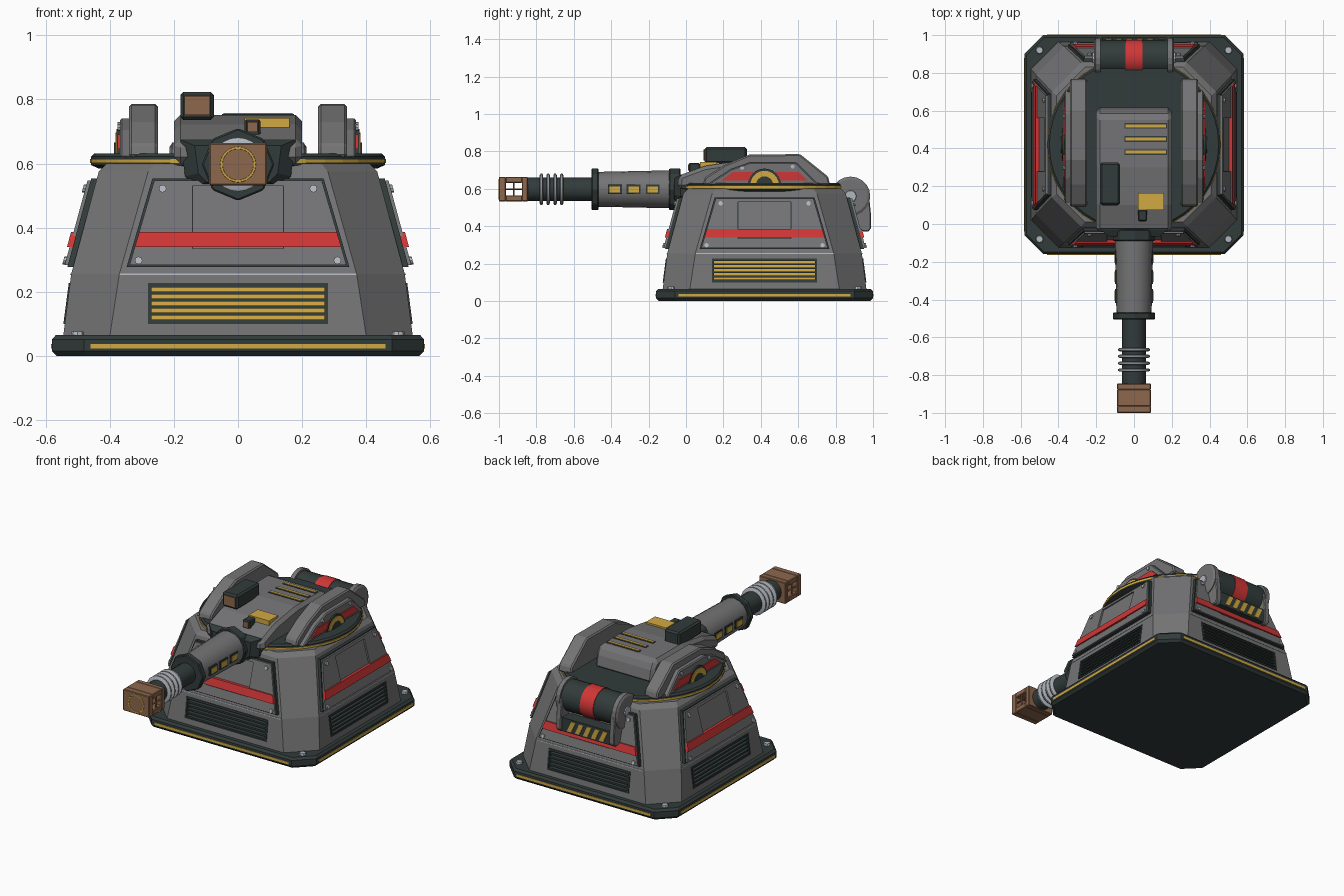
import bpy, bmesh, math
from math import pi, cos, sin

if "Cube" in bpy.data.objects:
    bpy.data.objects.remove(bpy.data.objects["Cube"])

CY = 0.42      # centre of the emplacement along y
BZ = 0.597     # height of the barrel axis


def material(name, rgb):
    m = bpy.data.materials.new(name)
    m.use_nodes = True
    m.diffuse_color = (*rgb, 1)
    m.node_tree.nodes["Principled BSDF"].inputs["Base Color"].default_value = (*rgb, 1)
    return m


GREY = material("armour grey", (0.175, 0.175, 0.18))
DARK = material("dark green", (0.032, 0.045, 0.043))
RED = material("warning red", (0.63, 0.037, 0.037))
GOLD = material("gold", (0.64, 0.40, 0.055))
BROWN = material("bronze brown", (0.27, 0.14, 0.075))
STEEL = material("light steel", (0.45, 0.48, 0.52))


def solids(name, stacks, mat, bevel=0.0):
    """One object from stacks of matching loops, bridged and capped."""
    bm = bmesh.new()
    for loops in stacks:
        rings = [[bm.verts.new(p) for p in loop] for loop in loops]
        n = len(rings[0])
        for a, b in zip(rings, rings[1:]):
            for i in range(n):
                j = (i + 1) % n
                bm.faces.new((a[i], a[j], b[j], b[i]))
        bm.faces.new(rings[0][::-1])
        bm.faces.new(rings[-1])
    bmesh.ops.recalc_face_normals(bm, faces=bm.faces)
    me = bpy.data.meshes.new(name)
    bm.to_mesh(me)
    bm.free()
    me.materials.append(mat)
    ob = bpy.data.objects.new(name, me)
    bpy.context.collection.objects.link(ob)
    if bevel:
        mod = ob.modifiers.new("edge", 'BEVEL')
        mod.width, mod.segments, mod.limit_method = bevel, 1, 'ANGLE'
    return ob


def box_stack(x0, x1, y0, y1, z0, z1):
    return [[(x0, y0, z), (x1, y0, z), (x1, y1, z), (x0, y1, z)] for z in (z0, z1)]


def box(name, dims, mat, bevel=0.0):
    return solids(name, [box_stack(*dims)], mat, bevel)


def round_stack(axis, a, b, stations, n=24):
    """Loops of (position along axis, radius) about the centre (a, b)."""
    out = []
    for t, r in stations:
        ring = [(a + r * cos(2 * pi * i / n), b + r * sin(2 * pi * i / n)) for i in range(n)]
        place = {'x': lambda p, q: (t, p, q), 'y': lambda p, q: (p, t, q), 'z': lambda p, q: (p, q, t)}[axis]
        out.append([place(*p) for p in ring])
    return out


def side_prism(poly, x0, x1):
    return [[(x, y, z) for y, z in poly] for x in (x0, x1)]


def octagon(half, flat, z):
    pts = [(-flat, -half), (flat, -half), (half, -flat), (half, flat),
           (flat, half), (-flat, half), (-half, flat), (-half, -flat)]
    return [(x, CY + y, z) for x, y in pts]


def wall(z):
    """Distance of the sloped body wall from the centre."""
    return 0.545 - (z - 0.065) * 0.132 if z < 0.255 else 0.52 - (z - 0.255) * 0.27


def on_side(k, u, out, z):
    c, s = (1, 0, -1, 0)[k], (0, 1, 0, -1)[k]
    return (u * c + out * s, CY + u * s - out * c, z)


def plates(name, polys, d0, d1, mat, surface=wall):
    """The same plates, following the wall, on all four sides."""
    return solids(name, [[[on_side(k, u, surface(z) + d, z) for u, z in poly] for d in (d0, d1)]
                         for k in range(4) for poly in polys], mat)


def trap(w0, z0, w1, z1):
    return [(-w0, z0), (w0, z0), (w1, z1), (-w1, z1)]


def mirrored(poly):
    return [poly, [(-u, z) for u, z in poly]]


# Foot plate with stripes and corner bolts
solids("foot_plate", [[octagon(0.565, 0.475, 0), octagon(0.58, 0.48, 0.015),
                       octagon(0.58, 0.48, 0.052), octagon(0.568, 0.475, 0.065)]], DARK)
plates("foot_stripes", [trap(0.46, 0.023, 0.46, 0.038)], -0.005, 0.003, GOLD, lambda z: 0.58)
solids("foot_bolts", [round_stack('z', sx * 0.5, CY + sy * 0.5, [(0.06, 0.022), (0.077, 0.018)], 8)
                      for sx in (-1, 1) for sy in (-1, 1)], STEEL)

# Tapered body with four vent recesses
body = solids("body", [[octagon(0.545, 0.40, 0.06), octagon(0.52, 0.37, 0.255),
                        octagon(0.434, 0.28, 0.575), octagon(0.41, 0.26, 0.60)]], GREY)
cutter = plates("vent_cutter", [trap(0.275, 0.105, 0.275, 0.222)], -0.03, 0.05, GREY)
cut = body.modifiers.new("vents", 'BOOLEAN')
cut.object, cut.solver = cutter, 'EXACT'
bpy.context.view_layer.objects.active = body
bpy.ops.object.modifier_apply(modifier="vents")
bpy.data.objects.remove(cutter)
plates("vent_backing", [trap(0.275, 0.105, 0.275, 0.222)], -0.035, -0.025, GOLD)
plates("vent_louvres", [trap(0.275, z, 0.275, z + 0.009)
                        for z in [0.105 + i * 0.0216 for i in range(6)]], -0.028, 0.0, DARK)
plates("vent_frame", mirrored([(0.27, 0.1), (0.28, 0.1), (0.28, 0.227), (0.27, 0.227)])
       + [trap(0.28, 0.1, 0.28, 0.106), trap(0.28, 0.221, 0.28, 0.227)], -0.028, 0.004, DARK)
plates("ledge_lines", [trap(0.37, 0.252, 0.37, 0.257)], -0.005, 0.003, STEEL)

# Armour panels on each wall
plates("panel_rims", [trap(0.347, 0.278, 0.267, 0.553)], -0.01, 0.018, DARK)
plates("panel_centres", [trap(0.14, 0.284, 0.14, 0.547)], -0.01, 0.019, GREY)
plates("panel_cheeks", mirrored([(0.142, 0.284), (0.338, 0.284), (0.261, 0.547), (0.142, 0.547)]),
       -0.01, 0.028, GREY)
plates("panel_bridges", [trap(0.143, 0.53, 0.143, 0.547), trap(0.143, 0.284, 0.143, 0.335)],
       -0.01, 0.028, GREY)
plates("red_bands", [trap(0.322, 0.34, 0.308, 0.386)], 0.0, 0.036, RED)
bolts = []
for u, z in ((0.235, 0.522), (0.31, 0.298)):
    bolts += mirrored([(u + 0.012 * cos(i * pi / 4), z + 0.012 * sin(i * pi / 4)) for i in range(8)])
plates("panel_bolts", bolts, 0.0, 0.036, STEEL)

# Turntable
solids("turntable", [round_stack('z', 0, CY, [(0.585, 0.435), (0.595, 0.458), (0.622, 0.458),
                                              (0.632, 0.448)], 40)], DARK)
solids("turntable_stripe", [round_stack('z', 0, CY, [(0.602, 0.462), (0.614, 0.462)], 40)], GOLD)

# Turret housing
roof = [(-0.045, 0.6), (-0.04, 0.67), (0.1, 0.722), (0.3, 0.752), (0.57, 0.752), (0.6, 0.72), (0.62, 0.62)]
solids("turret_housing", [side_prism(roof, -0.2, 0.2)], GREY, 0.02)
box("roof_hatch", (0.02, 0.16, 0.075, 0.165, 0.7, 0.742), GOLD)
solids("roof_slats", [box_stack(-0.045, 0.17, y - 0.008, y + 0.008, 0.74, 0.757)
                      for y in (0.38, 0.45, 0.52)], GOLD)
solids("slat_slots", [box_stack(-0.05, 0.175, y - 0.015, y + 0.015, 0.74, 0.754)
                      for y in (0.38, 0.45, 0.52)], DARK)

# Side cheeks with red insets and arched wheels
cheek = [(0.09, 0.62), (0.1, 0.66), (0.21, 0.73), (0.34, 0.783), (0.61, 0.785), (0.76, 0.665), (0.77, 0.62)]
skirt = [(0.11, 0.62), (0.24, 0.705), (0.34, 0.74), (0.59, 0.74), (0.71, 0.62)]
inset = [(0.19, 0.645), (0.25, 0.69), (0.6, 0.69), (0.65, 0.645)]
pair = (-1, 1)
solids("cheeks", [side_prism(cheek, s * 0.25, s * 0.34) for s in pair], GREY, 0.008)
solids("cheek_skirts", [side_prism(skirt, s * 0.33, s * 0.368) for s in pair], GREY, 0.006)
solids("cheek_red_insets", [side_prism(inset, s * 0.36, s * 0.375) for s in pair], RED)
for nm, r, x, m in (("wheel_rim", 0.088, 0.378, DARK), ("wheel_arch", 0.076, 0.382, GOLD),
                    ("wheel_hub", 0.046, 0.386, DARK)):
    arc = [(CY + r * cos(i * pi / 12), 0.62 + r * sin(i * pi / 12)) for i in range(13)]
    solids(nm, [side_prism(arc, s * 0.35, s * x) for s in pair], m)
solids("cheek_bolts", [round_stack('x', y, z, [(s * 0.36, 0.011), (s * 0.376, 0.011)], 8)
                       for s in pair for y, z in ((0.3, 0.712), (0.57, 0.718))], STEEL)

# Roof optics
box("optic_box", (-0.18, -0.075, 0.1, 0.325, 0.735, 0.823), DARK, 0.01)
box("optic_lens", (-0.167, -0.088, 0.094, 0.11, 0.752, 0.81), BROWN)
box("small_sensor", (0.02, 0.07, 0.015, 0.075, 0.67, 0.738), DARK, 0.006)
box("small_sensor_lens", (0.029, 0.061, 0.01, 0.02, 0.698, 0.73), BROWN)

# Gun mantlet
mantlet = [(-0.13, 0.525), (0.13, 0.525), (0.165, 0.56), (0.18, 0.675), (-0.18, 0.675), (-0.165, 0.56)]
solids("mantlet", [[[(x * f, y, BZ + (z - BZ) * f) for x, z in mantlet]
                    for y, f in ((-0.065, 0.75), (-0.03, 1), (0.08, 1))]], DARK)

# Barrel
solids("barrel_collars", [round_stack('y', 0, BZ, [(a, 0.113), (b, 0.113)], 8)
                          for a, b in ((-0.505, -0.468), (-0.09, -0.03))], DARK, 0.005)
solids("barrel_sleeve", [round_stack('y', 0, BZ, [(-0.48, 0.093), (-0.05, 0.102)], 16)], GREY)
ports = (-0.38, -0.28, -0.178)
solids("port_frames", [box_stack(*sorted((s * 0.07, s * 0.1)), y - 0.037, y + 0.037, BZ - 0.025, BZ + 0.025)
                       for s in pair for y in ports], DARK)
solids("port_glow", [box_stack(*sorted((s * 0.07, s * 0.104)), y - 0.028, y + 0.028, BZ - 0.016, BZ + 0.016)
                     for s in pair for y in ports], GOLD)
solids("barrel", [round_stack('y', 0, BZ, [(-0.86, 0.063), (-0.48, 0.063)], 16)], DARK)
solids("cooling_rings", [round_stack('y', 0, BZ, [(y - 0.009, 0.076), (y - 0.004, 0.084), (y + 0.004, 0.084),
                                                  (y + 0.009, 0.076)], 24)
                         for y in (-0.665, -0.7, -0.737, -0.773)], STEEL)

# Muzzle block with see-through side windows
solids("muzzle", [box_stack(-0.09, 0.09, -1.0, -0.963, 0.532, 0.664),
                  box_stack(-0.09, 0.09, -0.877, -0.845, 0.532, 0.664),
                  box_stack(-0.09, 0.09, -0.965, -0.875, 0.532, 0.564),
                  box_stack(-0.09, 0.09, -0.965, -0.875, 0.632, 0.664)]
       + [box_stack(*sorted((s * 0.075, s * 0.088)), *d) for s in pair
          for d in ((-0.924, -0.916, 0.56, 0.636), (-0.966, -0.874, 0.594, 0.602))], BROWN, 0.004)
bpy.ops.mesh.primitive_torus_add(location=(0, -0.996, BZ), rotation=(pi / 2, 0, 0), major_radius=0.052,
                                 minor_radius=0.006, major_segments=24, minor_segments=6)
ring = bpy.context.object
ring.name = "muzzle_ring"
ring.data.materials.append(GOLD)

# Rear drum, brackets and hazard bar
solids("rear_drum", [round_stack('x', 0.88, 0.56, [(-0.19, 0.093), (0.19, 0.093)], 24)], DARK)
solids("drum_red_band", [round_stack('x', 0.88, 0.56, [(-0.046, 0.097), (0.046, 0.097)], 24)], RED)
solids("drum_caps", [round_stack('x', 0.88, 0.56, [(s * 0.178, 0.105), (s * 0.205, 0.105), (s * 0.213, 0.092)], 20)
                     for s in pair], GREY)
solids("drum_hubs", [round_stack('x', 0.88, 0.56, [(s * 0.2, 0.035), (s * 0.22, 0.03)], 10)
                     for s in pair], STEEL)
arm = [(0.87, 0.38), (0.975, 0.37), (0.99, 0.39), (0.99, 0.45), (0.978, 0.57), (0.87, 0.57)]
solids("drum_arms", [side_prism(arm, s * 0.165, s * 0.2) for s in pair], GREY, 0.005)
box("hazard_bar", (-0.165, 0.165, 0.86, 0.978, 0.375, 0.46), DARK)
solids("hazard_stripes", [[[(x + dx, y, z) for dx, z in ((0, 0.385), (0.03, 0.385), (0.0, 0.45), (-0.03, 0.45))]
                           for y in (0.97, 0.983)]
                          for x in [-0.12 + i * 0.055 for i in range(5)]], GOLD)

# Smooth shading on the round parts
for nm in ("barrel", "barrel_sleeve", "cooling_rings", "rear_drum", "drum_red_band", "muzzle_ring", "turntable"):
    bpy.ops.object.select_all(action='DESELECT')
    ob = bpy.data.objects[nm]
    ob.select_set(True)
    bpy.context.view_layer.objects.active = ob
    bpy.ops.object.shade_smooth_by_angle(angle=math.radians(35))
